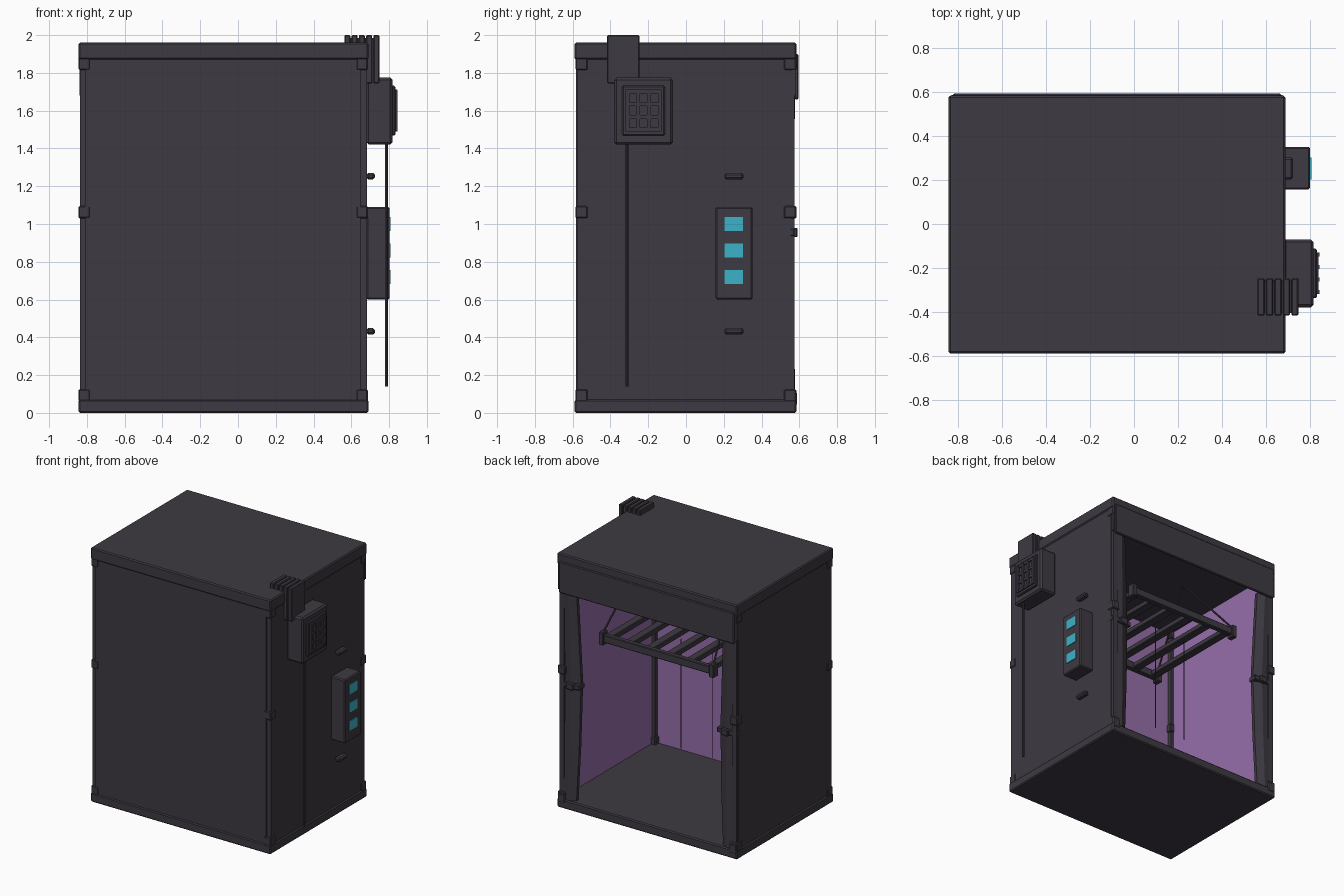
import bpy, bmesh, math
from mathutils import Vector

if "Cube" in bpy.data.objects:
    bpy.data.objects.remove(bpy.data.objects["Cube"])


def material(name, rgb):
    m = bpy.data.materials.new(name)
    m.diffuse_color = (*rgb, 1)
    m.use_nodes = True
    m.node_tree.nodes["Principled BSDF"].inputs["Base Color"].default_value = m.diffuse_color
    return m


DARK = material("charcoal", (0.048, 0.041, 0.054))
PURPLE = material("purple_lining", (0.305, 0.156, 0.40))
TEAL = material("teal_display", (0.045, 0.45, 0.58))

X0, X1, Y0, Y1 = -0.845, 0.69, -0.59, 0.585
CX = (X0 + X1) / 2


def add(name, bm, mat, bevel=0):
    bmesh.ops.recalc_face_normals(bm, faces=bm.faces)
    me = bpy.data.meshes.new(name)
    bm.to_mesh(me)
    bm.free()
    me.materials.append(mat)
    ob = bpy.data.objects.new(name, me)
    bpy.context.collection.objects.link(ob)
    if bevel:
        b = ob.modifiers.new("bevel", 'BEVEL')
        b.width, b.segments = bevel, 1
    return ob


def box(name, x, y, z, mat=DARK, bevel=0.0):
    """Box from (min, max) pairs."""
    bm = bmesh.new()
    bmesh.ops.create_cube(bm, size=1)
    for v in bm.verts:
        v.co = [r[0] if c < 0 else r[1] for c, r in zip(v.co, (x, y, z))]
    return add(name, bm, mat, bevel)


def rod(name, a, b, r, sides=8):
    a, b = Vector(a), Vector(b)
    bm = bmesh.new()
    bmesh.ops.create_cone(bm, cap_ends=True, segments=sides, radius1=r, radius2=r, depth=(b - a).length)
    q = (b - a).to_track_quat('Z', 'Y')
    for v in bm.verts:
        v.co = q @ v.co + (a + b) / 2
    return add(name, bm, DARK)


# floor and roof caps
box("base_tray", (X0, X1), (Y0, Y1), (0, 0.07), bevel=0.008)
box("roof_cap", (X0, X1), (Y0, Y1), (1.87, 1.96), bevel=0.008)

# outer walls with purple lining plates
box("front_wall", (-0.81, 0.648), (-0.583, -0.568), (0.06, 1.88))
box("left_wall", (-0.837, -0.823), (-0.575, 0.555), (0.06, 1.88))
box("right_wall", (0.668, 0.682), (-0.575, 0.555), (0.06, 1.88))
box("front_lining", (-0.823, 0.668), (-0.568, -0.562), (0.07, 1.87), PURPLE)
box("left_lining", (-0.823, -0.817), (-0.562, 0.55), (0.07, 1.87), PURPLE)
box("right_lining", (0.662, 0.668), (-0.562, 0.55), (0.07, 1.87), PURPLE)

# header band over the rear opening
box("rear_header", (-0.825, 0.67), (0.575, 0.595), (1.66, 1.90), bevel=0.006)
box("rear_header_edge", (-0.84, 0.685), (0.56, 0.58), (1.68, 1.88))

# corner posts with joints, mirrored left to right
for s, side in ((-1, "left"), (1, "right")):
    for ys, end in ((-1, "front"), (1, "rear")):
        px, py = CX + s * 0.735, ys * 0.552
        box(f"{end}_{side}_post", (px - 0.02, px + 0.02), (py - 0.022, py + 0.022), (0.05, 1.88))
        for i, (za, zb) in enumerate(((0.06, 0.125), (1.03, 1.095), (1.815, 1.88))):
            box(f"{end}_{side}_joint_{i}", (px - 0.032, px + 0.03), (py - 0.033, py + 0.032),
                (za, zb), bevel=0.006)

    # gathered door curtain: outer edge straight, inner edge pinched at the tie
    bm = bmesh.new()
    prev = None
    for z, w, y in ((0.07, 0.13, 0.572), (0.5, 0.15, 0.566), (0.95, 0.16, 0.56),
                    (1.0, 0.16, 0.56), (1.35, 0.145, 0.566), (1.68, 0.13, 0.572)):
        out, inn = CX + s * 0.755, CX + s * (0.755 - w)
        fold = (out * 0.4 + inn * 0.6)
        ring = [bm.verts.new(c) for c in ((out, y, z), (fold, y + 0.006, z), (inn, y - 0.02, z),
                                          (inn, y - 0.045, z), (out, y - 0.04, z))]
        if prev:
            for i in range(5):
                j = (i + 1) % 5
                bm.faces.new((prev[i], prev[j], ring[j], ring[i]))
        else:
            bm.faces.new(ring)
        prev = ring
    bm.faces.new(prev)
    add(f"{side}_door_curtain", bm, DARK)
    a, b = sorted((CX + s * 0.76, CX + s * 0.585))
    box(f"{side}_curtain_tie", (a, b), (0.505, 0.574), (0.935, 0.975), bevel=0.006)
    c = CX + s * 0.66
    box(f"{side}_tie_buckle", (c - 0.03, c + 0.03), (0.56, 0.59), (0.93, 0.98), bevel=0.006)
    c = CX + s * 0.73
    box(f"{side}_curtain_foot", (c - 0.03, c + 0.03), (0.56, 0.587), (0.04, 0.11), bevel=0.006)

# hanging lamp rack: rails along x, bars along y
RX0, RX1, RY0, RY1, RZ = -0.55, 0.39, -0.39, 0.45, 1.335
for n, y in (("front", RY0), ("rear", RY1)):
    box(f"{n}_rack_rail", (RX0, RX1), (y - 0.02, y + 0.02), (RZ - 0.03, RZ + 0.03), bevel=0.005)
    for m, x in (("left", RX0), ("right", RX1)):
        box(f"{n}_{m}_rack_bracket", (x - 0.02, x + 0.02), (y - 0.03, y + 0.03),
            (RZ - 0.05, RZ + 0.05), bevel=0.005)
        rod(f"{n}_{m}_rack_hanger", (x, y, RZ + 0.04), (x * 0.8, 0.03, 1.88), 0.007)
for i in range(6):
    x = RX0 + 0.04 + i * (RX1 - RX0 - 0.08) / 5
    box(f"lamp_bar_{i}", (x - 0.032, x + 0.032), (RY0, RY1), (RZ - 0.018, RZ + 0.022), bevel=0.005)
for i, x in enumerate((-0.07, -0.34)):
    rod(f"hanging_cord_{i}", (x, 0.16, 0.49), (x, 0.16, RZ), 0.003, 6)

# control panel with three displays
box("control_panel", (0.68, 0.803), (0.157, 0.352), (0.60, 1.09), bevel=0.008)
for i, z in enumerate((0.72, 0.86, 1.0)):
    box(f"display_{i}", (0.800, 0.808), (0.203, 0.303), (z - 0.037, z + 0.037), TEAL)
for n, z in (("lower", 0.432), ("upper", 1.253)):
    box(f"{n}_cable_clip", (0.68, 0.725), (0.203, 0.305), (z - 0.017, z + 0.017), bevel=0.01)

# fan unit with grille and power cable
box("fan_housing", (0.68, 0.818), (-0.38, -0.07), (1.42, 1.775), bevel=0.012)
box("fan_plate", (0.81, 0.833), (-0.338, -0.112), (1.468, 1.732), bevel=0.006)
for i in range(4):
    y = -0.31 + i * 0.057
    box(f"grille_upright_{i}", (0.83, 0.845), (y - 0.01, y + 0.01), (1.49, 1.71))
    z = 1.5 + i * 0.067
    box(f"grille_bar_{i}", (0.83, 0.842), (-0.32, -0.13), (z - 0.01, z + 0.01))
rod("power_cable", (0.785, -0.312, 0.14), (0.785, -0.312, 1.43), 0.008)

# ribbed duct bent over the roof edge
box("duct_core_top", (0.57, 0.74), (-0.405, -0.255), (1.95, 1.985))
box("duct_core_side", (0.68, 0.742), (-0.405, -0.255), (1.75, 1.985))
for i in range(5):
    x = 0.563 + i * 0.0385
    low = 1.745 if x > 0.67 else 1.95
    box(f"duct_rib_{i}", (x, x + 0.032), (-0.418, -0.247), (low, 2.0), bevel=0.005)
